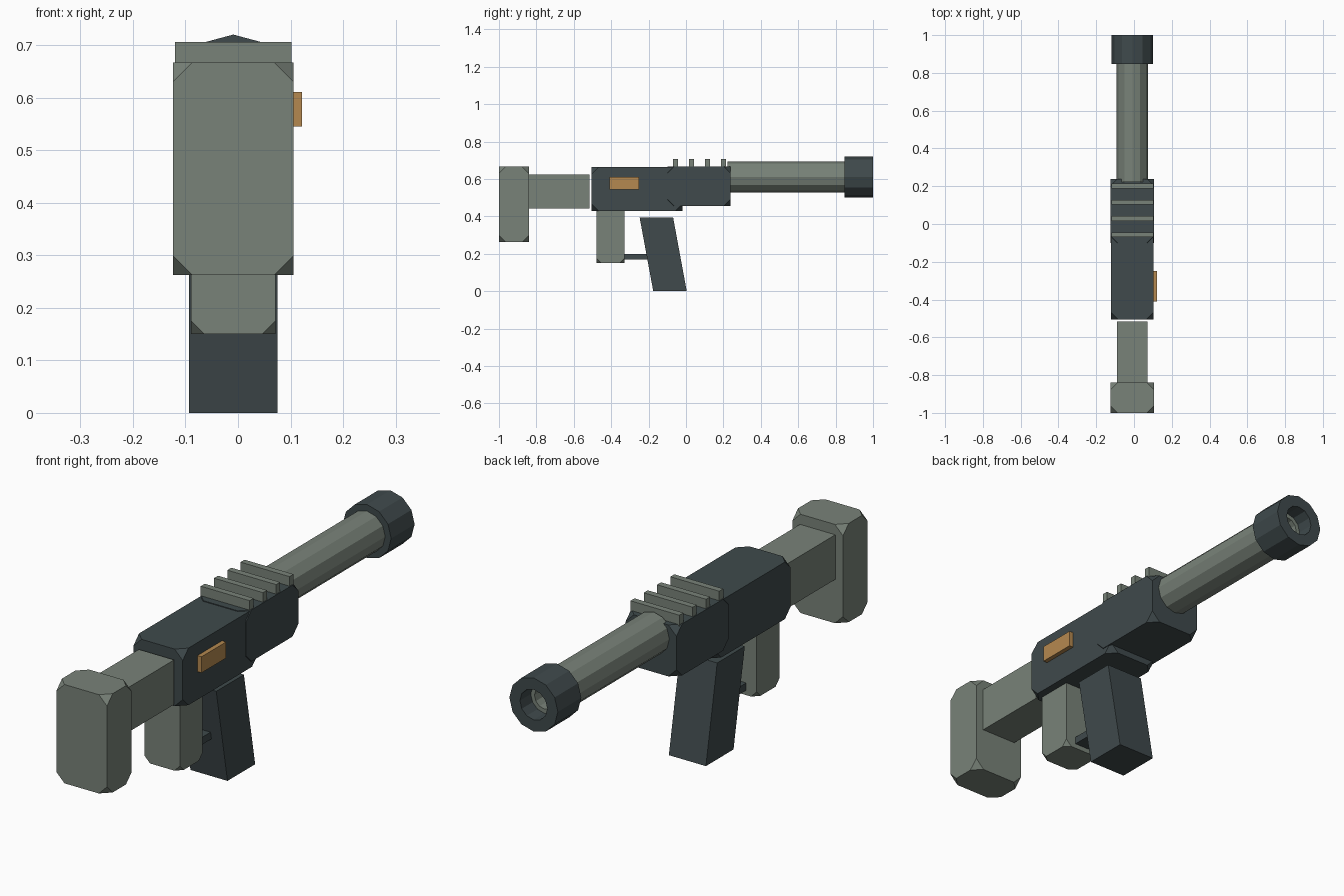
import bpy, bmesh, math
from mathutils import Matrix, Vector

cube = bpy.data.objects.get("Cube")
if cube:
    bpy.data.objects.remove(cube, do_unlink=True)

CX = -0.009   # centre line of the gun
BORE = 0.61   # height of the barrel axis


def material(name, rgb):
    m = bpy.data.materials.new(name)
    m.use_nodes = True
    m.diffuse_color = (*rgb, 1)
    m.node_tree.nodes["Principled BSDF"].inputs["Base Color"].default_value = (*rgb, 1)
    return m


light = material("grey green", (0.19, 0.225, 0.19))
dark = material("dark slate", (0.05, 0.068, 0.072))
orange = material("orange brown", (0.46, 0.25, 0.08))


def finish(name, bm, mat):
    bmesh.ops.recalc_face_normals(bm, faces=bm.faces)
    mesh = bpy.data.meshes.new(name)
    bm.to_mesh(mesh)
    bm.free()
    mesh.materials.append(mat)
    obj = bpy.data.objects.new(name, mesh)
    bpy.context.collection.objects.link(obj)
    return obj


def box(name, mat, half, ys, zs, cut=0, lean=0):
    """Box around the centre line; cut trims corners, lean shifts the top in y."""
    bm = bmesh.new()
    bmesh.ops.create_cube(bm, size=1)
    for v in bm.verts:
        top = v.co.z > 0
        v.co = Vector((CX + math.copysign(half, v.co.x),
                       (ys[1] if v.co.y > 0 else ys[0]) + (lean if top else 0),
                       zs[1] if top else zs[0]))
    if cut:
        bmesh.ops.bevel(bm, geom=bm.verts[:], offset=cut, segments=1,
                        affect='VERTICES', profile=0.5)
    return finish(name, bm, mat)


def tube(name, mat, profile, sides=12):
    """Closed (radius, y) profile spun around the bore."""
    bm = bmesh.new()
    rings = []
    for r, y in profile:
        rings.append([bm.verts.new((CX + r * math.cos(a), y, BORE + r * math.sin(a)))
                      for a in (math.tau * i / sides for i in range(sides))])
    for a, b in zip(rings, rings[1:]):
        for i in range(sides):
            j = (i + 1) % sides
            bm.faces.new((a[i], a[j], b[j], b[i]))
    bm.faces.new(rings[0])
    bm.faces.new(rings[-1])
    return finish(name, bm, mat)


# Shoulder stock
box("stock_pad", light, 0.115, (-1, -0.84), (0.262, 0.667), cut=0.037)
box("stock_arm", light, 0.08, (-0.86, -0.515), (0.442, 0.625))

# Receiver in two overlapping blocks
box("rear_receiver", dark, 0.112, (-0.505, -0.019), (0.43, 0.664), cut=0.037)
box("front_receiver", dark, 0.115, (-0.1, 0.239), (0.456, 0.667), cut=0.037)

# Cooling fins across the front block
for k in range(4):
    y = -0.057 + 0.086 * k
    box(f"fin_{k + 1}", light, 0.111, (y - 0.013, y + 0.013), (0.64, 0.706))

# Magazine, trigger bar and leaning grip
box("magazine", light, 0.08, (-0.478, -0.33), (0.15, 0.46), cut=0.025)
box("trigger_bar", dark, 0.033, (-0.34, -0.18), (0.17, 0.2))
box("grip", dark, 0.084, (-0.175, 0.004), (0, 0.395), lean=-0.073)

# Side plate on the left of the receiver
plate = box("side_plate", orange, 0.015, (-0.41, -0.25), (0.545, 0.611))
plate.location.x = 0.1215 - CX - 0.015

# Hollow barrel and muzzle ring
tube("barrel", light, [(0.083, 0.222), (0.083, 0.93), (0.045, 0.93), (0.045, 0.86)])
tube("muzzle", dark, [(0.09, 0.848), (0.11, 0.848), (0.11, 1), (0.062, 1),
                      (0.062, 0.85)])
